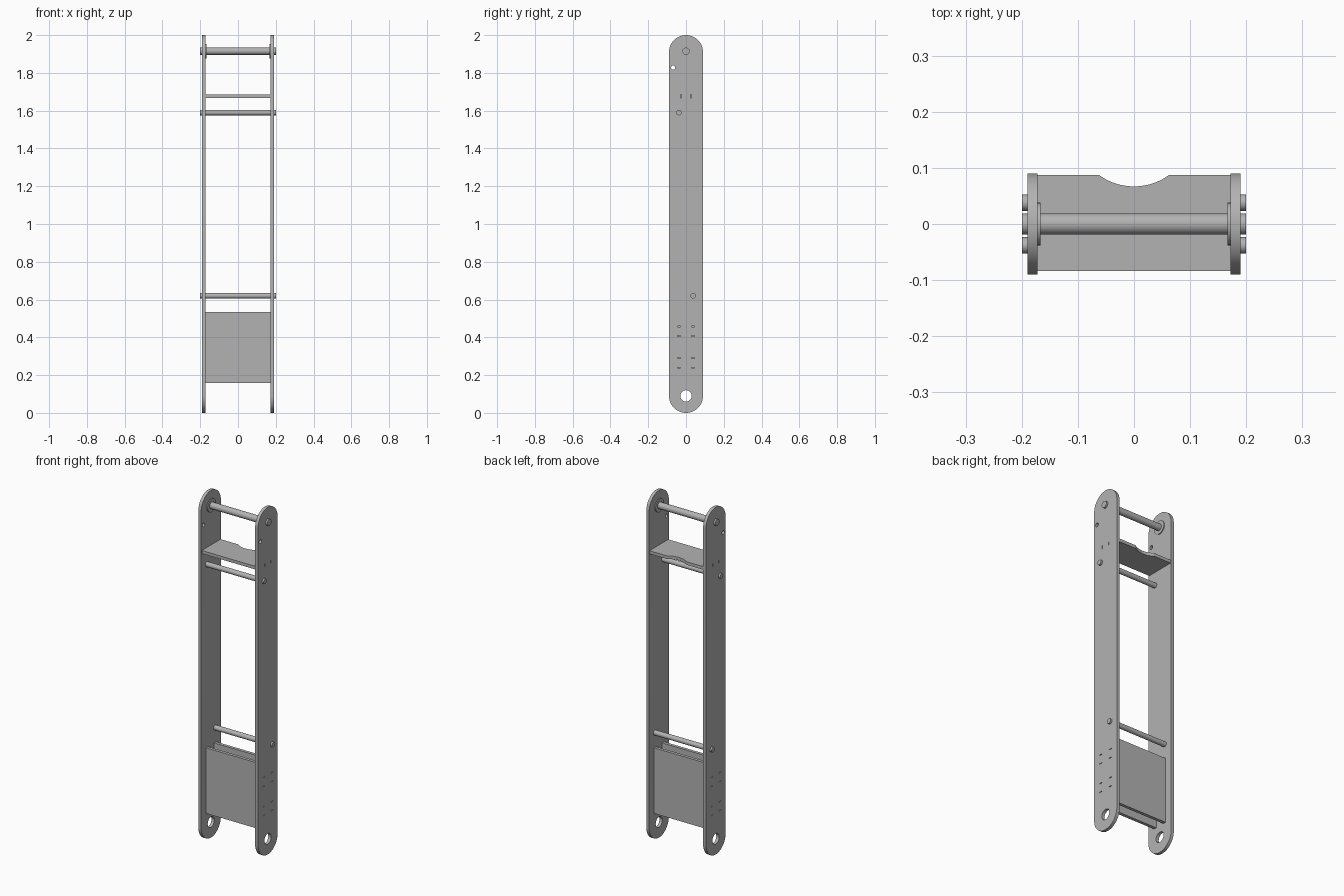
import bpy, bmesh, math
from mathutils import Vector

cube = bpy.data.objects.get("Cube")
if cube:
    bpy.data.objects.remove(cube, do_unlink=True)

grey = bpy.data.materials.new("plain grey")
grey.use_nodes = True
colour = (0.45, 0.45, 0.45, 1)
grey.diffuse_color = colour
grey.node_tree.nodes["Principled BSDF"].inputs["Base Color"].default_value = colour

INNER, OUTER, ROD_END = 0.172, 0.19, 0.2
HALF_W, THICK, GAP = 0.09, 0.018, 0.004


def build(name, prisms):
    """Make one object from prisms, each an outline plus an extrusion vector."""
    bm = bmesh.new()
    for outline, push in prisms:
        face = bm.faces.new([bm.verts.new(p) for p in outline])
        grown = bmesh.ops.extrude_face_region(bm, geom=[face])["geom"]
        verts = [g for g in grown if isinstance(g, bmesh.types.BMVert)]
        bmesh.ops.translate(bm, verts=verts, vec=push)
    bmesh.ops.recalc_face_normals(bm, faces=bm.faces)
    mesh = bpy.data.meshes.new(name)
    bm.to_mesh(mesh)
    bm.free()
    mesh.materials.append(grey)
    obj = bpy.data.objects.new(name, mesh)
    bpy.context.collection.objects.link(obj)
    return obj


def smooth(obj):
    bpy.ops.object.select_all(action="DESELECT")
    obj.select_set(True)
    bpy.context.view_layer.objects.active = obj
    bpy.ops.object.shade_smooth_by_angle(angle=math.radians(30))


def arc(y, z, r, start, end, n):
    steps = [math.radians(start + (end - start) * i / n) for i in range(n + 1)]
    return [(y + r * math.cos(a), z + r * math.sin(a)) for a in steps]


def along_x(points, x0, x1):
    """Prism with a side outline of (y, z) points."""
    return [(x0, y, z) for y, z in points], Vector((x1 - x0, 0, 0))


def disc(y, z, r, x0, x1):
    return along_x(arc(y, z, r, 0, 360, 40)[:-1], x0, x1)


def block(y0, y1, z0, z1, x0, x1):
    return along_x([(y0, z0), (y1, z0), (y1, z1), (y0, z1)], x0, x1)


# Tabs of the panels and the shelf, as (y0, y1, z0, z1)
SHELF_Z = 1.668
panel_tabs = {y: [(y - THICK / 2, y + THICK / 2, z, z + 0.047) for z in (0.241, 0.409)]
              for y in (-0.037, 0.037)}
shelf_tab = (-0.025, 0.025, SHELF_Z, SHELF_Z + THICK)

# Openings through both side plates
cuts = [disc(0, 0.09, 0.03, -0.3, 0.3), disc(-0.068, 1.828, 0.011, -0.3, 0.3)]
for y0, y1, z0, z1 in sum(panel_tabs.values(), []):
    cuts.append(block(y0, y1, z0 - GAP, z1 + GAP, -0.3, 0.3))
y0, y1, z0, z1 = shelf_tab
cuts.append(block(y0 - GAP, y1 + GAP, z0, z1, -0.3, 0.3))
cutter = build("plate_cutter", cuts)
cutter.hide_render = True

# Side plates with rounded ends
plate_outline = (arc(0, 2 - HALF_W, HALF_W, 0, 180, 32)
                 + arc(0, HALF_W, HALF_W, 180, 360, 32))
for name, side in (("left_plate", 1), ("right_plate", -1)):
    plate = build(name, [along_x(plate_outline, side * INNER, side * OUTER)])
    mod = plate.modifiers.new("openings", "BOOLEAN")
    mod.operation = "DIFFERENCE"
    mod.solver = "EXACT"
    mod.object = cutter
    smooth(plate)
    bpy.ops.object.modifier_apply(modifier=mod.name)
bpy.data.objects.remove(cutter, do_unlink=True)

# Cross rods
for name, y, z, r in (("top_rod", 0, 1.915, 0.019),
                      ("upper_rod", -0.038, 1.59, 0.0145),
                      ("lower_rod", 0.038, 0.62, 0.0145)):
    smooth(build(name, [disc(y, z, r, -ROD_END, ROD_END)]))

# Collars on the top rod, against the plates
for name, side in (("left_collar", 1), ("right_collar", -1)):
    smooth(build(name, [disc(0, 1.915, 0.038, side * (INNER - 0.005), side * INNER)]))

# Upright panels with tabs reaching through the plates
for name, y in (("front_panel", -0.037), ("back_panel", 0.037)):
    parts = [block(y - THICK / 2, y + THICK / 2, 0.157, 0.535, -INNER, INNER)]
    for tab in panel_tabs[y]:
        parts += [block(*tab, side * INNER, side * OUTER) for side in (-1, 1)]
    build(name, parts)

# Shelf with a shallow curved notch in the back edge
BACK, FRONT, HALF_NOTCH, DEPTH = 0.087, -0.084, 0.062, 0.02
radius = (HALF_NOTCH ** 2 + DEPTH ** 2) / (2 * DEPTH)
half = math.degrees(math.asin(HALF_NOTCH / radius))
notch = arc(0, BACK - DEPTH + radius, radius, 270 + half, 270 - half, 24)
edge = [(-INNER, FRONT), (INNER, FRONT), (INNER, BACK)] + notch + [(-INNER, BACK)]
shelf = [([(x, y, SHELF_Z) for x, y in edge], Vector((0, 0, THICK)))]
shelf += [block(*shelf_tab, side * INNER, side * OUTER) for side in (-1, 1)]
smooth(build("shelf", shelf))
